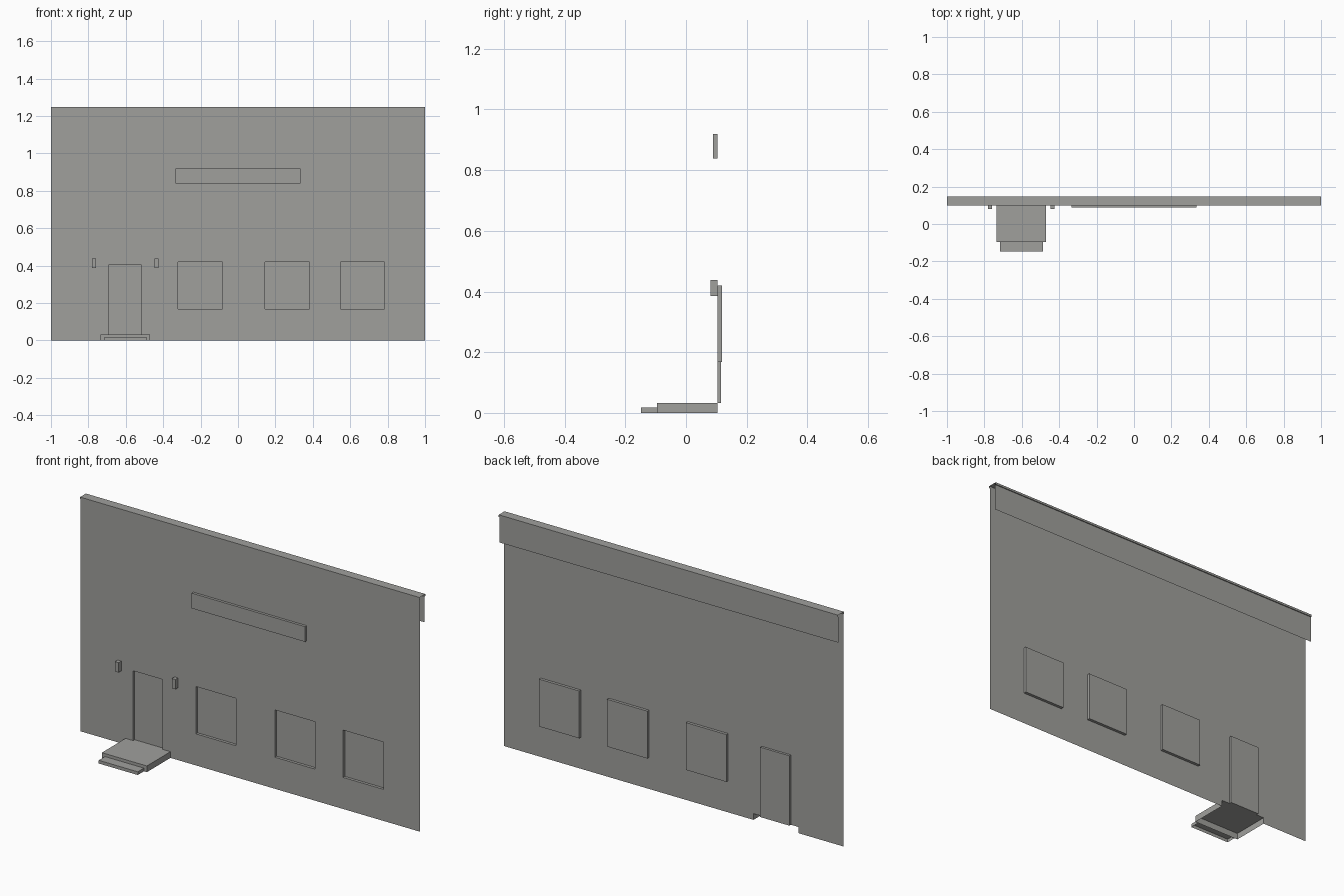
import bpy, bmesh
from mathutils import Vector

cube = bpy.data.objects.get("Cube")
if cube:
    bpy.data.objects.remove(cube)

grey = bpy.data.materials.new("warm_grey")
grey.use_nodes = True
COLOUR = (0.35, 0.35, 0.335, 1)
grey.diffuse_color = COLOUR
grey.node_tree.nodes["Principled BSDF"].inputs["Base Color"].default_value = COLOUR

WALL_Y = 0.103
PORCH_TOP = 0.033
WALL_TOP = 1.238


def finish(name, bm):
    mesh = bpy.data.meshes.new(name)
    bm.to_mesh(mesh)
    bm.free()
    mesh.materials.append(grey)
    obj = bpy.data.objects.new(name, mesh)
    bpy.context.collection.objects.link(obj)
    return obj


def box(name, x, y, z, open_sides=()):
    """Box between the given ranges, without the faces that point to open_sides."""
    bm = bmesh.new()
    bmesh.ops.create_cube(bm, size=1)
    for v in bm.verts:
        v.co = Vector([r[0] if c < 0 else r[1] for c, r in zip(v.co, (x, y, z))])
    bm.normal_update()
    gone = [f for f in bm.faces if any(f.normal.dot(Vector(s)) > 0.9 for s in open_sides)]
    bmesh.ops.delete(bm, geom=gone, context='FACES')
    return finish(name, bm)


FRONT, BACK, BELOW = (0, -1, 0), (0, 1, 0), (0, 0, -1)

# Openings as (x range, z range)
windows = [((x, x + 0.237), (0.168, 0.42)) for x in (-0.32, 0.145, 0.547)]
door = ((-0.69, -0.518), (PORCH_TOP, 0.405))
porch = ((-0.735, -0.47), (0, PORCH_TOP))
openings = windows + [door, porch]

# Single-sheet facade with openings left out
xs = sorted({-1, 1} | {x for o in openings for x in o[0]})
zs = sorted({0, WALL_TOP} | {z for o in openings for z in o[1]})
bm = bmesh.new()
for x0, x1 in zip(xs, xs[1:]):
    for z0, z1 in zip(zs, zs[1:]):
        cx, cz = (x0 + x1) / 2, (z0 + z1) / 2
        if any(a < cx < b and c < cz < d for (a, b), (c, d) in openings):
            continue
        corners = ((x0, z0), (x1, z0), (x1, z1), (x0, z1))
        bm.faces.new([bm.verts.new((x, WALL_Y, z)) for x, z in corners])
bmesh.ops.remove_doubles(bm, verts=bm.verts, dist=0.0001)
finish("facade_wall", bm)

# Recessed window and door pockets, with the reveals facing inwards
pockets = [(f"window_{i + 1}", w, 0.118) for i, w in enumerate(windows)]
pockets.append(("door", door, 0.116))
for name, (x, z), back in pockets:
    box(name, x, (WALL_Y, back), z, [FRONT]).data.flip_normals()

# Parapet cap and short back flap, an open-ended folded strip
profile = [(WALL_Y, WALL_TOP), (0.099, WALL_TOP), (0.099, 1.249),
           (0.148, 1.249), (0.148, WALL_TOP), (0.143, WALL_TOP), (0.143, 1.1)]
bm = bmesh.new()
rows = [[bm.verts.new((x, y, z)) for y, z in profile] for x in (-1, 1)]
for i in range(len(profile) - 1):
    bm.faces.new((rows[0][i], rows[1][i], rows[1][i + 1], rows[0][i + 1]))
finish("parapet_cap", bm)

# Porch slab and lower step, open underneath and behind
box("porch_slab", porch[0], (-0.096, WALL_Y), porch[1], [BACK, BELOW])
box("porch_step", (-0.717, -0.487), (-0.148, -0.096), (0, 0.017), [BACK, BELOW])

# Sign board and the two lamps beside the door
box("sign_board", (-0.335, 0.333), (0.089, WALL_Y), (0.838, 0.919), [BACK])
for side, x in (("right", -0.781), ("left", -0.446)):
    box(f"{side}_lamp", (x, x + 0.021), (0.08, WALL_Y), (0.386, 0.438), [BACK])
